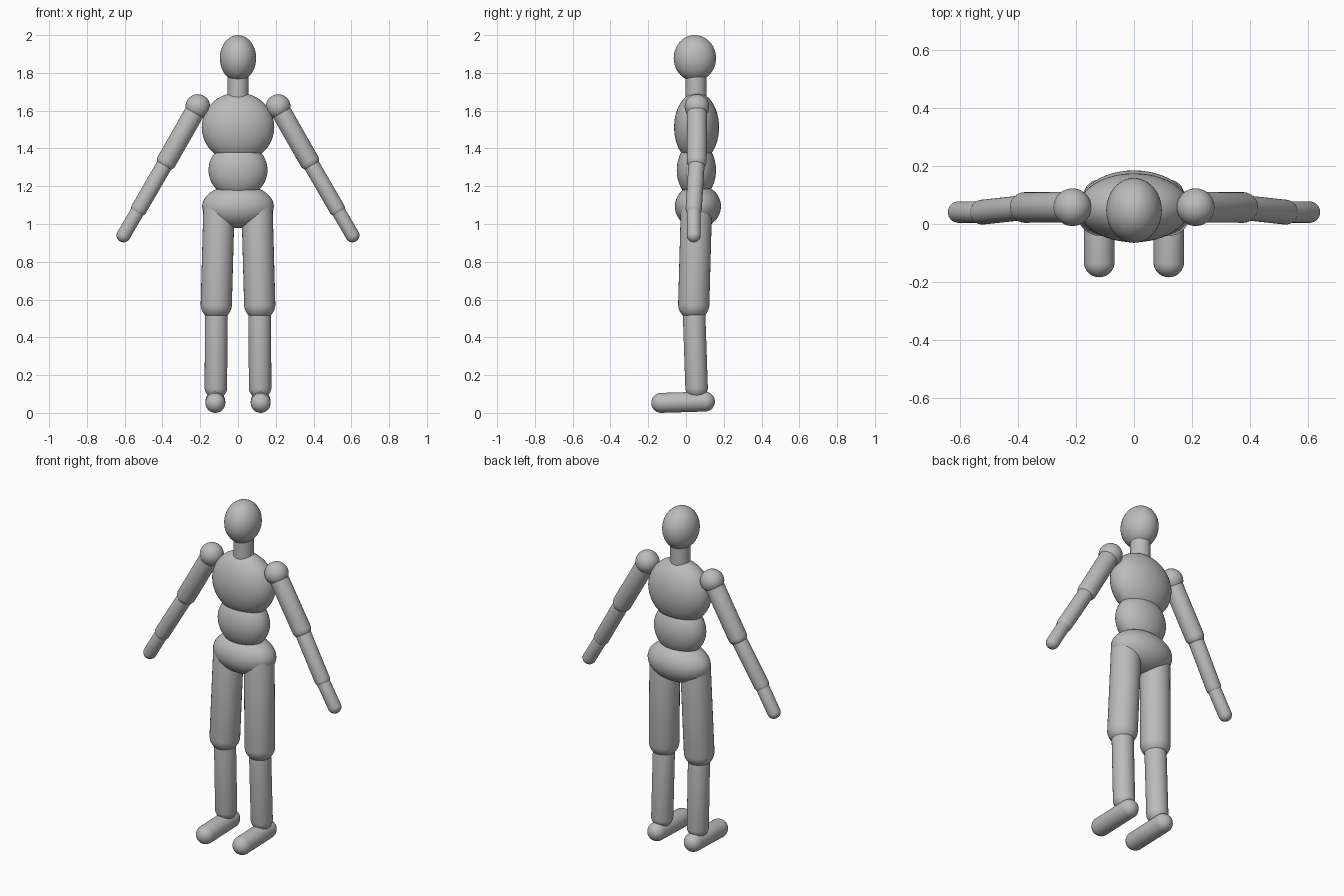
import bpy
from mathutils import Vector

cube = bpy.data.objects.get("Cube")
if cube:
    bpy.data.objects.remove(cube, do_unlink=True)

grey = bpy.data.materials.new("plain_grey")
grey.use_nodes = True
GREY = (0.5, 0.5, 0.5, 1)
grey.diffuse_color = GREY
grey.node_tree.nodes["Principled BSDF"].inputs["Base Color"].default_value = GREY


def finish(name):
    obj = bpy.context.object
    obj.name = name
    obj.data.materials.append(grey)
    bpy.ops.object.shade_smooth_by_angle()
    return obj


def ellipsoid(name, center, radii):
    bpy.ops.mesh.primitive_uv_sphere_add(segments=48, ring_count=24, location=center)
    bpy.context.object.scale = radii
    bpy.ops.object.transform_apply(location=False, rotation=False, scale=True)
    return finish(name)


def capsule(name, start, end, radius):
    """Round-ended limb: a sphere whose upper half is pushed along its axis."""
    start, end = Vector(start), Vector(end)
    axis = end - start
    bpy.ops.mesh.primitive_uv_sphere_add(segments=32, ring_count=17, radius=radius, location=start)
    obj = bpy.context.object
    for v in obj.data.vertices:
        if v.co.z > 0:
            v.co.z += axis.length
    obj.rotation_euler = axis.to_track_quat('Z', 'Y').to_euler()
    return finish(name)


# Head and torso
ellipsoid("head", (0, 0.047, 1.878), (0.096, 0.112, 0.122))
bpy.ops.mesh.primitive_cylinder_add(vertices=32, radius=0.055, depth=0.16, location=(0, 0.053, 1.72))
finish("neck")
ellipsoid("chest", (0, 0.056, 1.512), (0.192, 0.119, 0.184))
ellipsoid("abdomen", (0, 0.055, 1.285), (0.156, 0.104, 0.15))
ellipsoid("pelvis", (0, 0.063, 1.093), (0.19, 0.122, 0.115))

# Limbs, same on both sides
for side, s in (("left", 1), ("right", -1)):
    shoulder = (s * 0.213, 0.058, 1.622)
    elbow = (s * 0.376, 0.057, 1.336)
    wrist = (s * 0.523, 0.041, 1.082)
    fingertip = (s * 0.606, 0.041, 0.94)
    hip = (s * 0.101, 0.055, 1.08)
    knee = (s * 0.115, 0.041, 0.575)
    ankle = (s * 0.117, 0.056, 0.135)
    heel = (s * 0.12, 0.1, 0.06)
    toe = (s * 0.12, -0.131, 0.053)

    ellipsoid(side + "_shoulder", shoulder, (0.065,) * 3)
    capsule(side + "_upper_arm", shoulder, elbow, 0.053)
    capsule(side + "_forearm", elbow, wrist, 0.043)
    capsule(side + "_hand", wrist, fingertip, 0.037)
    capsule(side + "_thigh", hip, knee, 0.083)
    capsule(side + "_shin", knee, ankle, 0.06)
    capsule(side + "_foot", heel, toe, 0.053)
